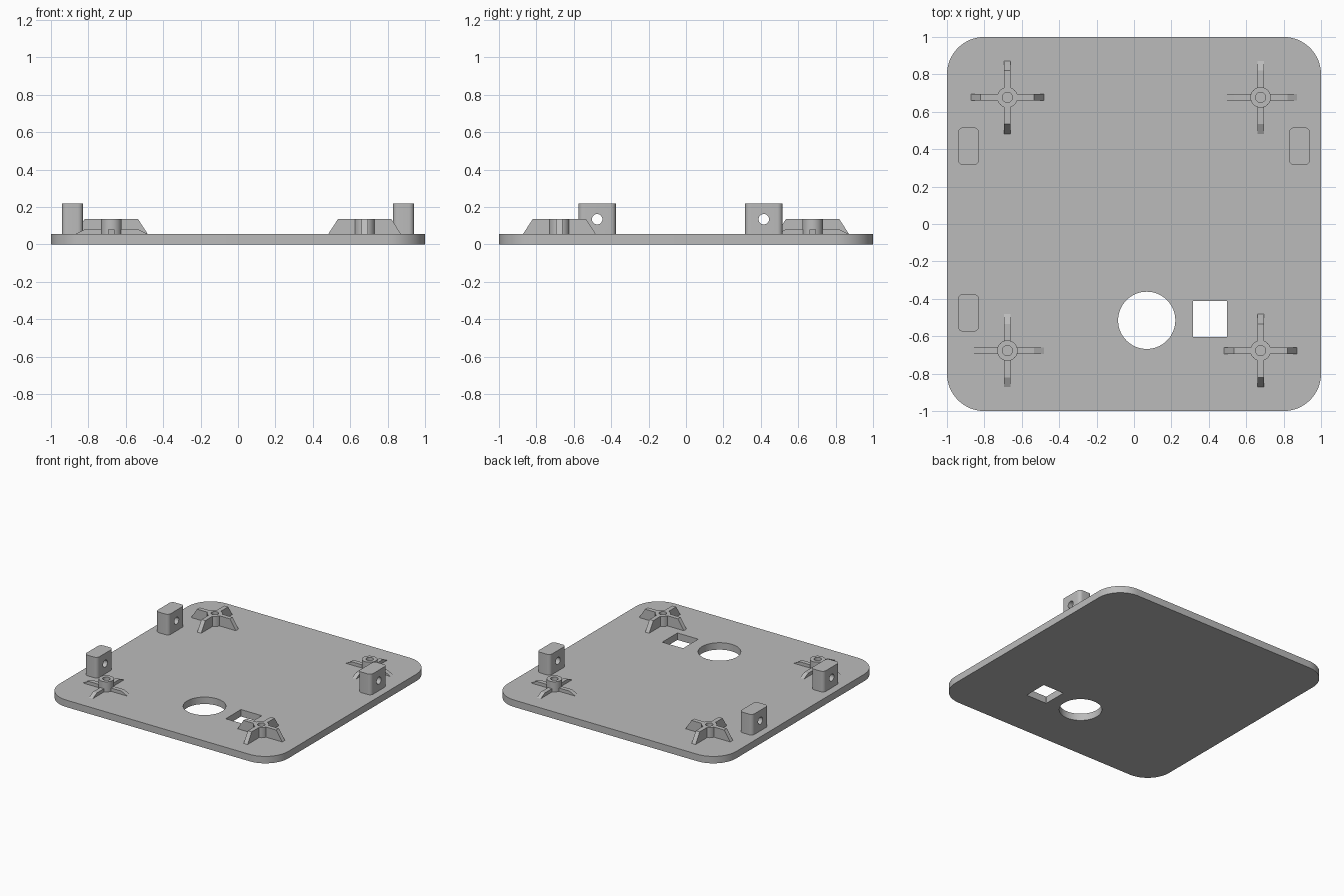
import bpy, bmesh, math
from mathutils import Matrix

cube = bpy.data.objects.get("Cube")
if cube:
    bpy.data.objects.remove(cube, do_unlink=True)

PLATE_TOP = 0.055
POST_TOP = 0.135
LUG_TOP = 0.218

grey = bpy.data.materials.new("plain grey")
grey.use_nodes = True
tone = (0.5, 0.5, 0.5, 1)
grey.diffuse_color = tone
grey.node_tree.nodes["Principled BSDF"].inputs["Base Color"].default_value = tone


def prism(name, points, height, matrix):
    """Extrude a flat outline along local z, then place it."""
    bm = bmesh.new()
    face = bm.faces.new([bm.verts.new((x, y, 0)) for x, y in points])
    top = bmesh.ops.extrude_face_region(bm, geom=[face])["geom"]
    bmesh.ops.translate(bm, vec=(0, 0, height),
                        verts=[v for v in top if isinstance(v, bmesh.types.BMVert)])
    bmesh.ops.recalc_face_normals(bm, faces=bm.faces)
    bm.transform(matrix)
    mesh = bpy.data.meshes.new(name)
    bm.to_mesh(mesh)
    bm.free()
    obj = bpy.data.objects.new(name, mesh)
    bpy.context.collection.objects.link(obj)
    mesh.materials.append(grey)
    return obj


def circle(r, n=48):
    return [(r * math.cos(math.tau * i / n), r * math.sin(math.tau * i / n)) for i in range(n)]


def rounded_rect(w, d, r, steps):
    pts = []
    for k, (sx, sy) in enumerate([(1, 1), (-1, 1), (-1, -1), (1, -1)]):
        for i in range(steps + 1):
            a = (k + i / steps) * math.pi / 2
            pts.append((sx * (w / 2 - r) + r * math.cos(a), sy * (d / 2 - r) + r * math.sin(a)))
    return pts


def cut(obj, cutter):
    mod = obj.modifiers.new("cut", "BOOLEAN")
    mod.operation = "DIFFERENCE"
    mod.solver = "EXACT"
    mod.object = cutter
    bpy.context.view_layer.objects.active = obj
    bpy.ops.object.modifier_apply(modifier=mod.name)
    bpy.data.objects.remove(cutter, do_unlink=True)


def smooth(obj):
    bpy.ops.object.select_all(action="DESELECT")
    obj.select_set(True)
    bpy.context.view_layer.objects.active = obj
    bpy.ops.object.shade_smooth_by_angle(angle=math.radians(30))


move = Matrix.Translation

# Base plate with round and square openings
plate = prism("base_plate", rounded_rect(2, 2, 0.2, 16), PLATE_TOP, Matrix())
cut(plate, prism("round_cutter", circle(0.153, 64), 0.3, move((0.068, -0.515, -0.1))))
cut(plate, prism("square_cutter", rounded_rect(0.182, 0.19, 0.001, 1), 0.3,
                 move((0.406, -0.508, -0.1))))
smooth(plate)

# Upright lugs, each with a sideways hole
for name, x, y in [("back_right_lug", -0.885, 0.416),
                   ("back_left_lug", 0.885, 0.416),
                   ("front_right_lug", -0.885, -0.475)]:
    lug = prism(name, rounded_rect(0.113, 0.2, 0.028, 6), LUG_TOP - PLATE_TOP,
                move((x, y, PLATE_TOP)))
    cut(lug, prism("lug_cutter", circle(0.028, 32), 0.4,
                   move((x - 0.2, y, POST_TOP)) @ Matrix.Rotation(math.pi / 2, 4, "Y")))
    smooth(lug)

# Hollow posts, each braced by four ribs: tall on one diagonal, low on the other
for name, sx, sy in [("front_left", 1, -1), ("front_right", -1, -1),
                     ("back_left", 1, 1), ("back_right", -1, 1)]:
    place = move((sx * 0.677, sy * 0.677, PLATE_TOP))
    post_height = POST_TOP - PLATE_TOP
    post = prism(name + "_post", circle(0.055), post_height, place)
    cut(post, prism("post_cutter", circle(0.027, 32), 0.2, place @ move((0, 0, 0.002))))
    smooth(post)
    rib_height = post_height if sx * sy < 0 else 0.026
    profile = [(0.05, 0), (0.195, 0), (0.143, rib_height), (0.05, rib_height)]
    for k in range(4):
        turn = Matrix.Rotation(k * math.pi / 2, 4, "Z")
        upright = Matrix.Rotation(math.pi / 2, 4, "X")
        prism(f"{name}_rib_{k + 1}", profile, 0.034, place @ turn @ move((0, 0.017, 0)) @ upright)
